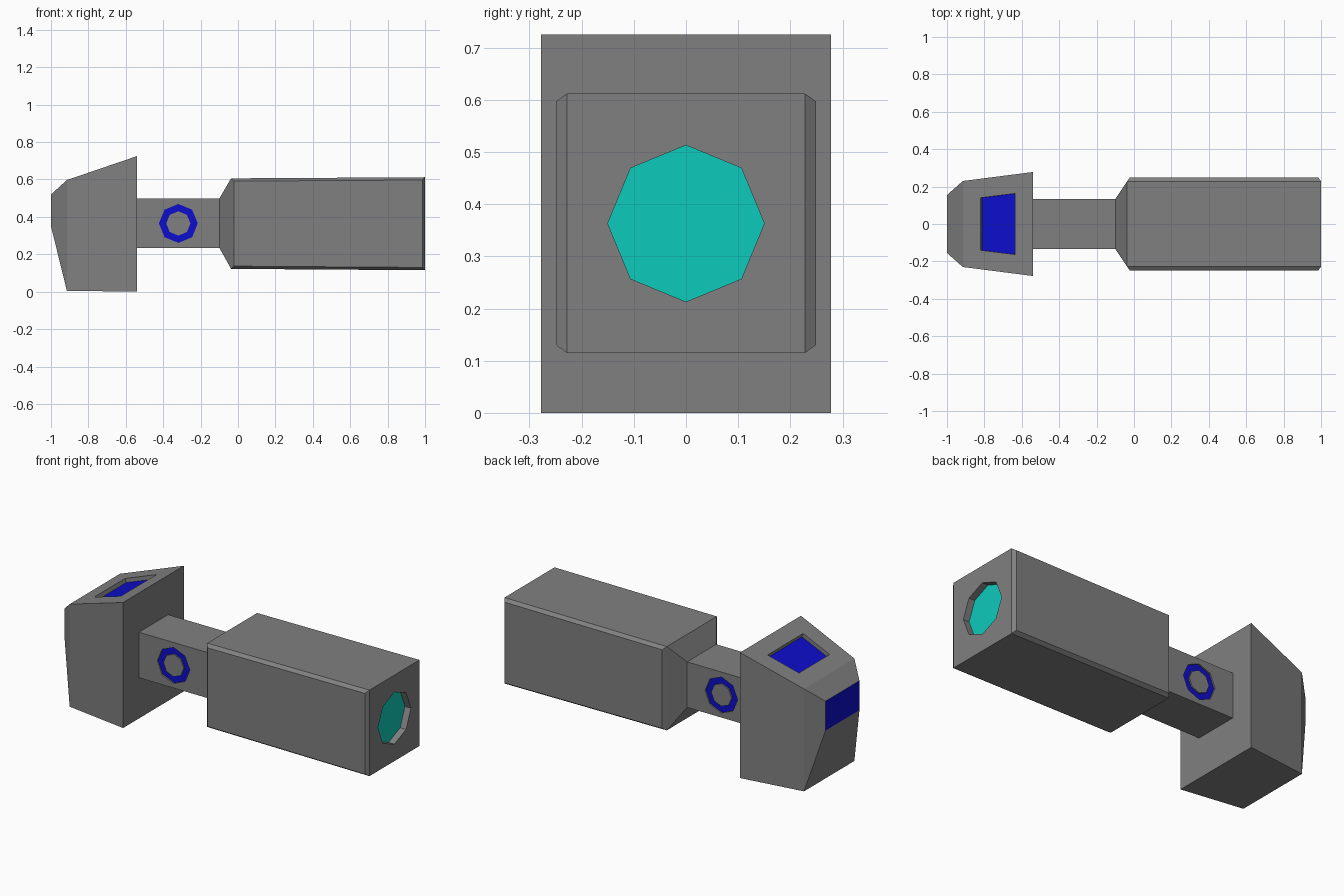
import bpy, bmesh, math
from mathutils import Vector

if "Cube" in bpy.data.objects:
    bpy.data.objects.remove(bpy.data.objects["Cube"])


def material(name, rgb):
    m = bpy.data.materials.new(name)
    m.diffuse_color = (*rgb, 1)
    m.use_nodes = True
    m.node_tree.nodes["Principled BSDF"].inputs["Base Color"].default_value = m.diffuse_color
    return m


GREY = material("grey metal", (0.216, 0.216, 0.216))
BLUE = material("glow blue", (0.004, 0.004, 0.60))
CYAN = material("lens cyan", (0.004, 0.59, 0.50))


def finish(name, bm, *mats):
    bmesh.ops.recalc_face_normals(bm, faces=bm.faces)
    me = bpy.data.meshes.new(name)
    bm.to_mesh(me)
    bm.free()
    for m in mats:
        me.materials.append(m)
    ob = bpy.data.objects.new(name, me)
    bpy.context.collection.objects.link(ob)
    return ob


def loft(sections):
    """Rectangular sections (x, half width, z low, z high) joined along x."""
    bm = bmesh.new()
    rings = [[bm.verts.new((x, sy * w, z)) for sy, z in ((-1, lo), (1, lo), (1, hi), (-1, hi))]
             for x, w, lo, hi in sections]
    for a, b in zip(rings, rings[1:]):
        for i in range(4):
            j = (i + 1) % 4
            bm.faces.new((a[i], a[j], b[j], b[i]))
    bm.faces.new(rings[0])
    bm.faces.new(rings[-1])
    bmesh.ops.recalc_face_normals(bm, faces=bm.faces)
    return bm


def prism(name, pts, normal, low, high, mat):
    """Polygon extruded along its normal from low to high."""
    bm = bmesh.new()
    n = Vector(normal).normalized()
    a, b = ([bm.verts.new(Vector(p) + n * d) for p in pts] for d in (low, high))
    bm.faces.new(a)
    bm.faces.new(b)
    for i in range(len(pts)):
        j = (i + 1) % len(pts)
        bm.faces.new((a[i], a[j], b[j], b[i]))
    return finish(name, bm, mat)


def recess(target, name, pts, normal, depth, mat):
    """Cut a pocket and lay a coloured plate on its floor."""
    cutter = prism("cutter", pts, normal, -depth, 0.05, GREY)
    mod = target.modifiers.new("pocket", 'BOOLEAN')
    mod.operation, mod.solver, mod.object = 'DIFFERENCE', 'EXACT', cutter
    bpy.context.view_layer.objects.active = target
    bpy.ops.object.modifier_apply(modifier=mod.name)
    bpy.data.objects.remove(cutter)
    prism(name, pts, normal, -depth - 0.002, -depth + 0.002, mat)


def octagon(centre, u, v, r):
    return [Vector(centre) + r * (math.cos(i * math.pi / 4) * Vector(u)
            + math.sin(i * math.pi / 4) * Vector(v)) for i in range(8)]


X, Y, Z = (1, 0, 0), (0, 1, 0), (0, 0, 1)

# Head with blue striking face
bm = loft([(-1, 0.155, 0.35, 0.52), (-0.915, 0.23, 0.005, 0.597), (-0.54, 0.278, 0, 0.725)])
for f in bm.faces:
    f.material_index = int(f.normal.x < -0.99)
head = finish("head", bm, GREY, BLUE)

# Blue window sunk in the sloping head top
slope = (0.725 - 0.597) / 0.375
window = [(x, y, 0.725 + slope * (x + 0.54))
          for x, y in ((-0.82, -0.14), (-0.635, -0.163), (-0.635, 0.163), (-0.82, 0.14))]
recess(head, "head_window", window, (-slope, 0, 1), 0.025, BLUE)

# Neck with a blue ring on both sides
neck = finish("neck", loft([(-0.54, 0.133, 0.235, 0.498), (-0.10, 0.133, 0.235, 0.498)]), GREY)
for s, side in ((-1, "front"), (1, "back")):
    c = (-0.319, s * 0.133, 0.365)
    recess(neck, side + "_ring", octagon(c, X, Z, 0.104), (0, s, 0), 0.01, BLUE)
    prism(side + "_ring_hub", octagon(c, X, Z, 0.065), (0, s, 0), -0.01, 0, GREY)

# Handle: flared collar and long box with raised bevelled side panels
bm = loft([(-0.10, 0.133, 0.235, 0.498), (-0.037, 0.228, 0.122, 0.606), (1, 0.228, 0.115, 0.612)])
sides = [f for f in bm.faces if abs(f.normal.y) > 0.9]
bmesh.ops.inset_individual(bm, faces=sides, thickness=0.021, depth=0.021)
handle = finish("handle", bm, GREY)

# Cyan lens sunk in the handle end
recess(handle, "end_lens", octagon((1, 0, 0.363), Y, Z, 0.15), X, 0.04, CYAN)
